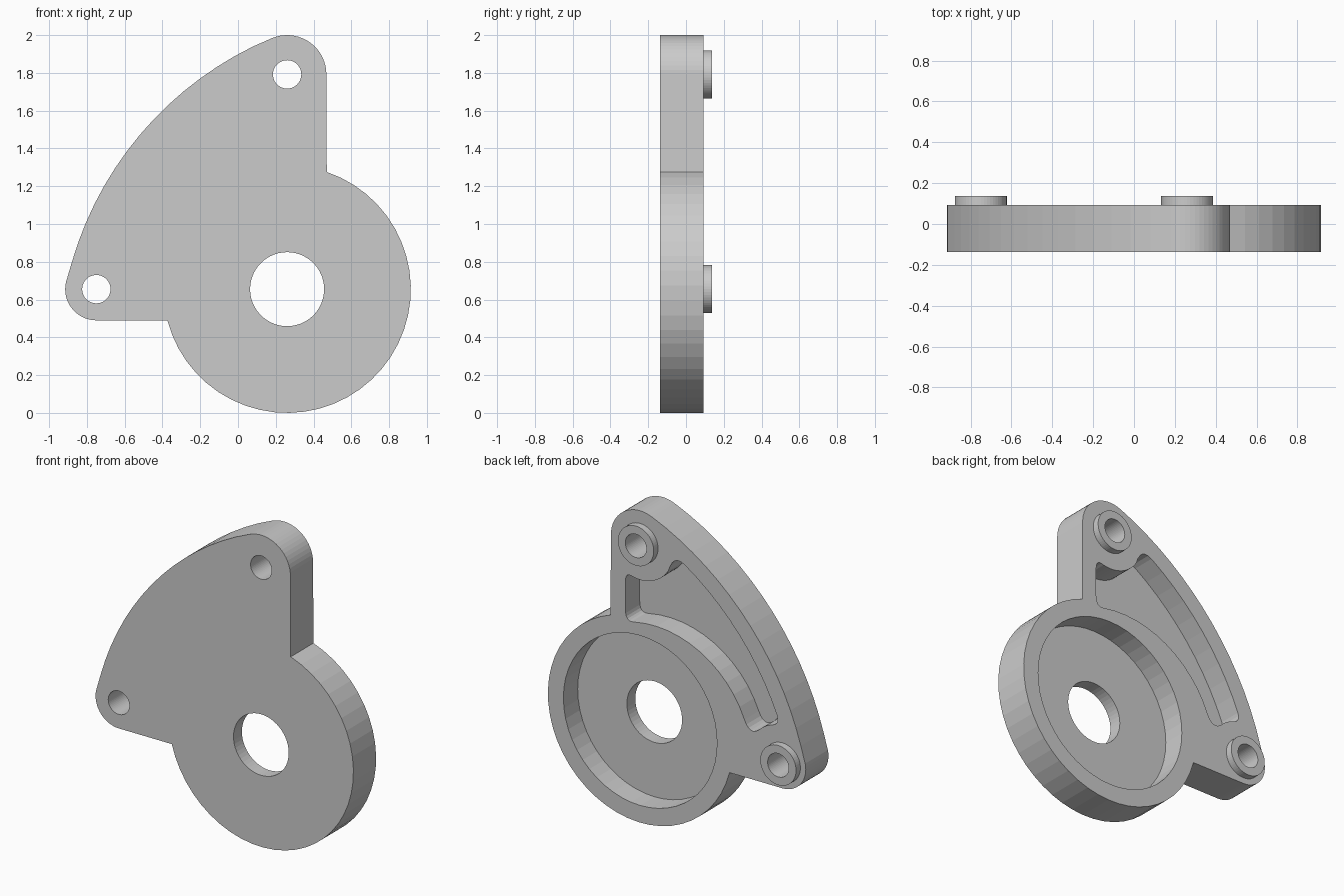
import bpy, bmesh
from math import sin, cos, radians, ceil

if "Cube" in bpy.data.objects:
    bpy.data.objects.remove(bpy.data.objects["Cube"])

FRONT, BACK, BOSS_TOP, FLOOR = -0.137, 0.093, 0.137, -0.052
HUB, TOP, SIDE = (0.26, 0.655), (0.26, 1.792), (-0.75, 0.655)   # hole centres (x, z)
SWEEP, SWEEP_R = (0.888, 0.287), 1.84                           # big outer arc


def arc(c, r, a0, a1, step=7):
    n = max(2, ceil(abs(a1 - a0) / step))
    return [(c[0] + r * cos(radians(a0 + (a1 - a0) * i / n)),
             c[1] + r * sin(radians(a0 + (a1 - a0) * i / n))) for i in range(n + 1)]


def circle(c, r):
    return arc(c, r, 0, 360)[:-1]


def blend(p, q, r, n=6):
    """Rounded corner from p to r around the corner q (end points left out)."""
    return [tuple((1-t)**2 * p[k] + 2*t*(1-t) * q[k] + t*t * r[k] for k in (0, 1))
            for t in (i / n for i in range(1, n))]


def prism(name, pts, y0, y1):
    bm = bmesh.new()
    face = bm.faces.new([bm.verts.new((x, y0, z)) for x, z in pts])
    new = bmesh.ops.extrude_face_region(bm, geom=[face])["geom"]
    bmesh.ops.translate(bm, vec=(0, y1 - y0, 0),
                        verts=[v for v in new if isinstance(v, bmesh.types.BMVert)])
    bmesh.ops.recalc_face_normals(bm, faces=bm.faces)
    me = bpy.data.meshes.new(name)
    bm.to_mesh(me)
    bm.free()
    ob = bpy.data.objects.new(name, me)
    bpy.context.collection.objects.link(ob)
    return ob


def combine(target, tool, operation):
    mod = target.modifiers.new(tool.name, "BOOLEAN")
    mod.operation, mod.solver, mod.object = operation, "EXACT", tool
    bpy.context.view_layer.objects.active = target
    bpy.ops.object.modifier_apply(modifier=mod.name)
    bpy.data.objects.remove(tool)


# Plate: round hub plus two lobes joined by the sweeping arc
outline = (arc(HUB, 0.655, 71.3, -165.4) + arc(SIDE, 0.165, 270, 167.3)
           + arc(SWEEP, SWEEP_R, 167.3, 112.6, 3.5)[1:-1] + arc(TOP, 0.208, 112.6, 0))
plate = prism("cover_plate", outline, FRONT, BACK)

# Raised bosses around the screw holes
for c in (TOP, SIDE):
    combine(plate, prism("boss", circle(c, 0.127), 0, BOSS_TOP), "UNION")

# Round recess in the back of the hub
combine(plate, prism("hub_recess", circle(HUB, 0.545), FLOOR, 0.3), "DIFFERENCE")

# Wedge recess: right wall, clearance round the bosses, outer arc, inner arc
wall = [(0.365, 1.34), (0.365, 1.52)]
top_gap = arc(TOP, 0.235, 282, 212)
outer = arc(SWEEP, SWEEP_R - 0.11, 123, 157.5, 3.5)
side_gap = arc(SIDE, 0.235, 68, 45)
inner = arc((0.16, 0.60), 0.69, 158, 78)
parts = [wall, top_gap, outer, side_gap, inner]
corners = [(0.365, 1.585), (0.025, 1.787), (-0.734, 0.889), (-0.52, 0.765), (0.365, 1.26)]
wedge = []
for i, part in enumerate(parts):
    wedge += part + blend(part[-1], corners[i], parts[(i + 1) % 5][0])
combine(plate, prism("wedge_recess", wedge, FLOOR, 0.3), "DIFFERENCE")

# Through holes
for c, r in ((HUB, 0.196), (TOP, 0.075), (SIDE, 0.075)):
    combine(plate, prism("hole", circle(c, r), -0.3, 0.3), "DIFFERENCE")
